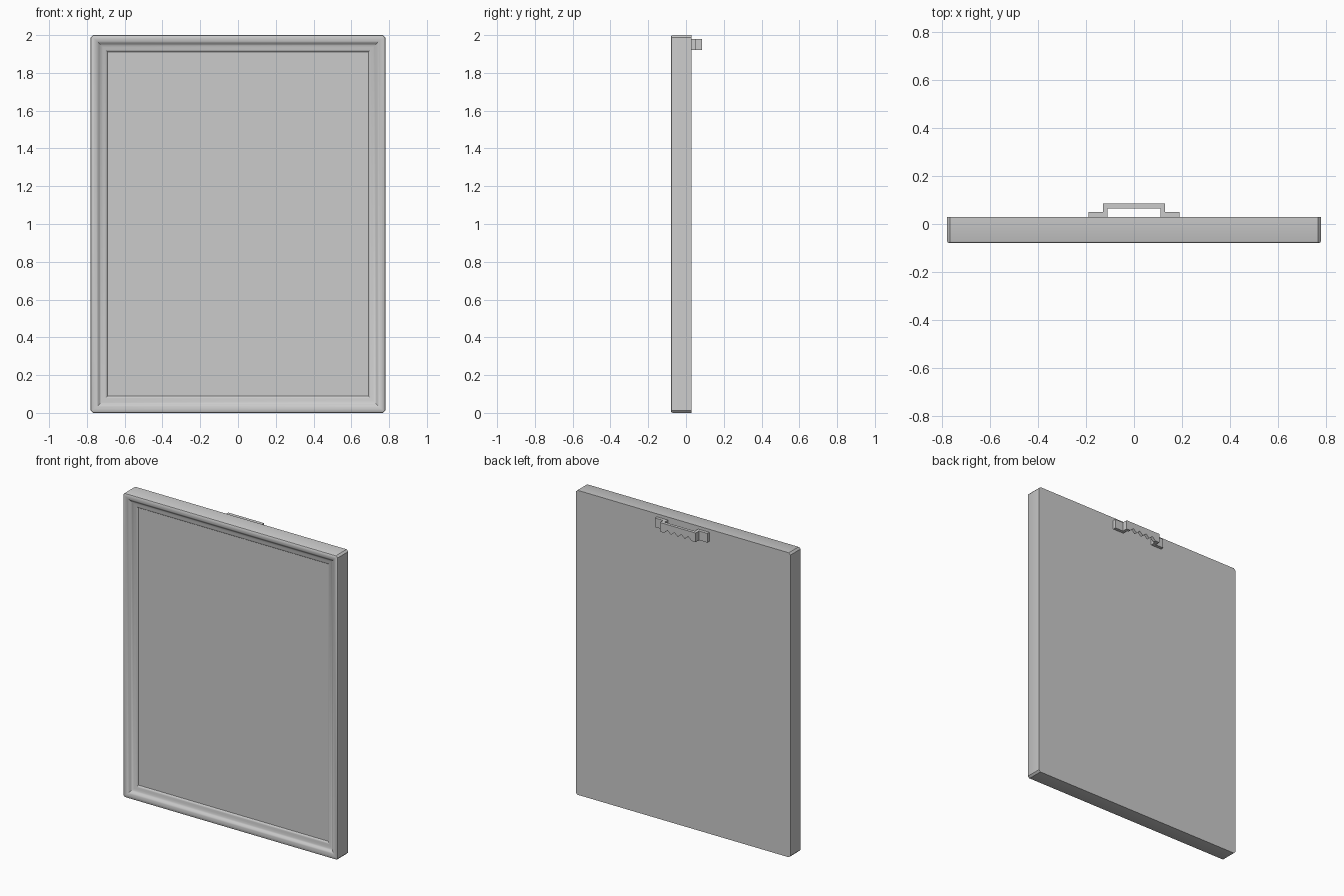
import bpy, bmesh, math

if "Cube" in bpy.data.objects:
    bpy.data.objects.remove(bpy.data.objects["Cube"])

grey = bpy.data.materials.new("plain grey")
grey.diffuse_color = (0.6, 0.6, 0.6, 1)
grey.use_nodes = True
grey.node_tree.nodes["Principled BSDF"].inputs["Base Color"].default_value = grey.diffuse_color

HALF_W, HEIGHT, BACK, FRONT = 0.78, 2.0, 0.03, -0.08


def make_object(name, bm):
    bmesh.ops.remove_doubles(bm, verts=bm.verts, dist=1e-5)
    bmesh.ops.recalc_face_normals(bm, faces=bm.faces)
    mesh = bpy.data.meshes.new(name)
    bm.to_mesh(mesh)
    bm.free()
    mesh.materials.append(grey)
    obj = bpy.data.objects.new(name, mesh)
    bpy.context.collection.objects.link(obj)
    return obj


def ring(bm, inset, y):
    """Rectangle loop; the outermost loops get small chamfered corners."""
    c = max(0.012 - inset, 0)
    x, z0, z1 = HALF_W - inset, inset, HEIGHT - inset
    pts = [(-x + c, z0), (x - c, z0), (x, z0 + c), (x, z1 - c),
           (x - c, z1), (-x + c, z1), (-x, z1 - c), (-x, z0 + c)]
    return [bm.verts.new((px, y, pz)) for px, pz in pts]


def extrude_profile(name, pts, axis, start, end):
    """Prism from a 2D outline: axis 'y' takes (x, z), axis 'z' takes (x, y)."""
    bm = bmesh.new()
    place = (lambda p, t: (p[0], t, p[1])) if axis == 'y' else (lambda p, t: (p[0], p[1], t))
    a = [bm.verts.new(place(p, start)) for p in pts]
    b = [bm.verts.new(place(p, end)) for p in pts]
    bm.faces.new(a)
    bm.faces.new(b[::-1])
    for i in range(len(pts)):
        j = (i + 1) % len(pts)
        bm.faces.new((a[i], a[j], b[j], b[i]))
    return make_object(name, bm)


# Moulded frame: (inset from the edge, depth behind the front), swept with mitres
profile = [(0, FRONT * -1 + BACK), (0, 0.010), (0.003, 0.003), (0.010, 0),
           (0.022, 0.0005), (0.032, 0.003), (0.040, 0.008), (0.047, 0.015),
           (0.055, 0.020), (0.065, 0.023), (0.077, 0.025), (0.085, 0.029),
           (0.090, 0.036)]
bm = bmesh.new()
loops = [ring(bm, w, FRONT + d) for w, d in profile]
for a, b in zip(loops, loops[1:]):
    for i in range(8):
        j = (i + 1) % 8
        bm.faces.new((a[i], a[j], b[j], b[i]))
bm.faces.new(loops[0])      # flat back
bmesh.ops.remove_doubles(bm, verts=bm.verts, dist=1e-5)
frame = make_object("frame", bm)

# Picture panel, set just behind the moulding's inner edge
panel_y = FRONT + 0.035
extrude_profile("picture_panel",
                [(-0.692, 0.088), (0.692, 0.088), (0.692, 1.912), (-0.692, 1.912)],
                'y', panel_y, panel_y + 0.02)

# Smooth the moulding but keep its edges crisp
bpy.context.view_layer.objects.active = frame
frame.select_set(True)
bpy.ops.object.shade_smooth_by_angle(angle=math.radians(32))

# Hanger feet and legs on the back
Z0, Z1 = 1.92, 1.98
for side, s in (("left", -1), ("right", 1)):
    outline = [(0.19, BACK), (0.19, 0.05), (0.13, 0.05), (0.13, 0.085),
               (0.11, 0.085), (0.11, BACK)]
    extrude_profile("hanger_foot_" + side, [(s * x, y) for x, y in outline], 'z', Z0, Z1)

# Sawtooth bar between the legs
teeth, reach = 4, 0.10
pitch = 2 * reach / teeth
bar = [(0.11, Z1), (-0.11, Z1), (-0.11, Z0)]
for i in range(teeth):
    x = -reach + i * pitch
    bar += [(x, Z0), (x + pitch / 2, Z0 + 0.022)]
bar += [(reach, Z0), (0.11, Z0)]
extrude_profile("hanger_sawtooth_bar", bar, 'y', 0.065, 0.085)
